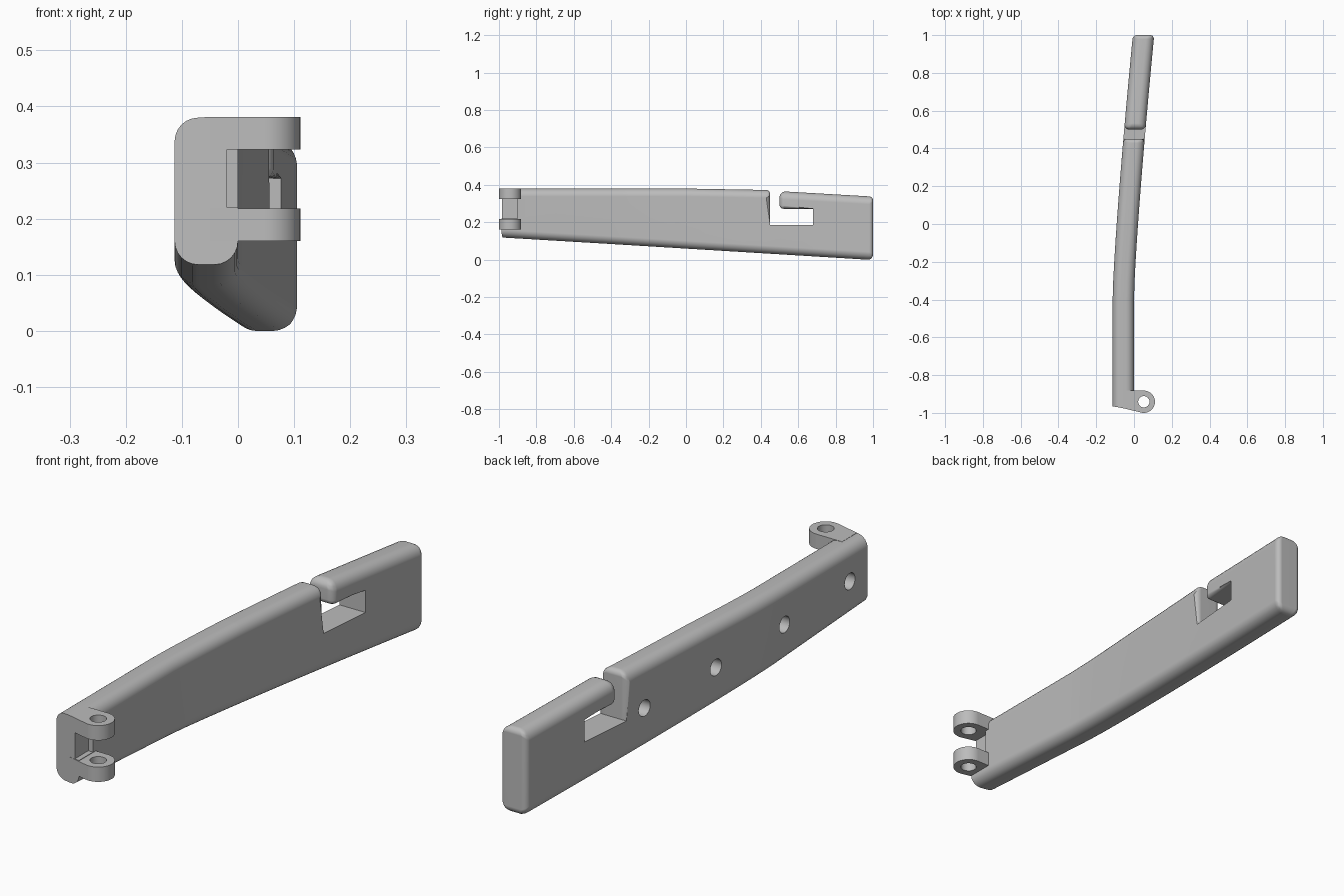
import bpy, bmesh, math
from mathutils import Vector

cube = bpy.data.objects.get("Cube")
if cube:
    bpy.data.objects.remove(cube, do_unlink=True)

grey = bpy.data.materials.new("plain grey")
grey.use_nodes = True
colour = (0.5, 0.5, 0.5, 1)
grey.diffuse_color = colour
grey.node_tree.nodes["Principled BSDF"].inputs["Base Color"].default_value = colour

LEFT, RIGHT = -0.113, 0.0


def add_object(name, bm):
    bmesh.ops.recalc_face_normals(bm, faces=bm.faces)
    mesh = bpy.data.meshes.new(name)
    bm.to_mesh(mesh)
    bm.free()
    mesh.materials.append(grey)
    ob = bpy.data.objects.new(name, mesh)
    bpy.context.collection.objects.link(ob)
    return ob


def prism(name, base, offset):
    bm = bmesh.new()
    face = bm.faces.new([bm.verts.new(p) for p in base])
    top = bmesh.ops.extrude_face_region(bm, geom=[face])["geom"]
    bmesh.ops.translate(bm, vec=offset,
                        verts=[v for v in top if isinstance(v, bmesh.types.BMVert)])
    return add_object(name, bm)


def disc(centre, radius, u, v, n=32):
    return [Vector(centre) + radius * (math.cos(math.tau * i / n) * Vector(u)
            + math.sin(math.tau * i / n) * Vector(v)) for i in range(n)]


def cut_and_apply(ob, cutters):
    for c in cutters:
        c.hide_render = True
        m = ob.modifiers.new("cut", "BOOLEAN")
        m.operation, m.solver, m.object = "DIFFERENCE", "EXACT", c
    bpy.context.view_layer.update()
    dg = bpy.context.evaluated_depsgraph_get()
    mesh = bpy.data.meshes.new_from_object(ob.evaluated_get(dg))
    ob.modifiers.clear()
    ob.data = mesh
    for c in cutters:
        bpy.data.objects.remove(c, do_unlink=True)


def smooth(ob):
    bpy.ops.object.select_all(action="DESELECT")
    ob.select_set(True)
    bpy.context.view_layer.objects.active = ob
    bpy.ops.object.shade_smooth_by_angle(angle=math.radians(30))
    m = ob.modifiers.new("flat faces", "WEIGHTED_NORMAL")
    m.keep_sharp = True


# Side outline: y, z, rounding of the corner, rounding of the edge that follows
outline = [
    (-0.965, 0.118, 0, 1), (1, -0.002, 0.7, 0.5), (1, 0.337, 0.5, 1),
    (0.5, 0.366, 0.8, 0.6), (0.5, 0.272, 0.5, 0.4), (0.68, 0.272, 0, 0),
    (0.68, 0.185, 0, 0), (0.45, 0.185, 0, 0.5), (0.45, 0.372, 0.5, 1),
    (0, 0.38, 0, 1), (-0.965, 0.38, 0, 0)]
arm = prism("hooked_arm", [(LEFT, p[0], p[1]) for p in outline], (RIGHT - LEFT, 0, 0))
bm = bmesh.new()
bm.from_mesh(arm.data)
weight = bm.edges.layers.float.new("bevel_weight_edge")


def point_index(vert):
    return min(range(len(outline)), key=lambda i: abs(vert.co.y - outline[i][0])
               + abs(vert.co.z - outline[i][1]))


for e in bm.edges:
    a, b = sorted(point_index(v) for v in e.verts)
    if a == b:
        e[weight] = outline[a][2]
    else:
        e[weight] = outline[a if b - a == 1 else b][3]
bm.to_mesh(arm.data)
bm.free()
bevel = arm.modifiers.new("rounding", "BEVEL")
bevel.limit_method, bevel.width, bevel.segments = "WEIGHT", 0.042, 6
bevel.use_clamp_overlap = False

# Blind screw holes in the right side and the gap between the hinge ears
cutters = []
for y, z in [(-0.855, 0.25), (-0.45, 0.235), (-0.05, 0.215), (0.35, 0.2)]:
    cutters.append(prism("hole_cutter", disc((LEFT - 0.02, y, z), 0.032, (0, 1, 0), (0, 0, 1)),
                         (0.09, 0, 0)))
cutters.append(prism("gap_cutter", [(-0.02, -1.1, 0.22), (0.1, -1.1, 0.22),
                                    (0.1, -0.9, 0.22), (-0.02, -0.9, 0.22)], (0, 0, 0.103)))
cut_and_apply(arm, cutters)

# Gentle sideways bend and slanted front end
bm = bmesh.new()
bm.from_mesh(arm.data)
for i in range(14):
    bmesh.ops.bisect_plane(bm, geom=bm.verts[:] + bm.edges[:] + bm.faces[:],
                           plane_co=(0, -0.4 + i * 0.1 + 0.003, 0), plane_no=(0, 1, 0))
for v in bm.verts:
    t = max(0, v.co.y + 0.38) / 1.38
    v.co.x += 0.107 * t ** 1.25
    if v.co.y < -0.96:
        v.co.y -= 0.19 * (v.co.x - LEFT)
bm.to_mesh(arm.data)
bm.free()
smooth(arm)

# Hinge ears with a pin hole
centre, radius = Vector((0.052, -0.941, 0)), 0.059
for name, low, high in [("lower_hinge_ear", 0.16, 0.218), ("upper_hinge_ear", 0.323, 0.381)]:
    base = [Vector((-0.06, -0.882, low))]
    for i in range(25):
        a = math.radians(90 - 191 * i / 24)
        base.append(centre + Vector((radius * math.cos(a), radius * math.sin(a), low)))
    base.append(Vector((-0.06, -0.9745, low)))
    ear = prism(name, base, (0, 0, high - low))
    pin = prism("pin_cutter", disc((centre.x, centre.y, low - 0.1), 0.03, (1, 0, 0), (0, 1, 0)),
                (0, 0, 0.4))
    cut_and_apply(ear, [pin])
    smooth(ear)
